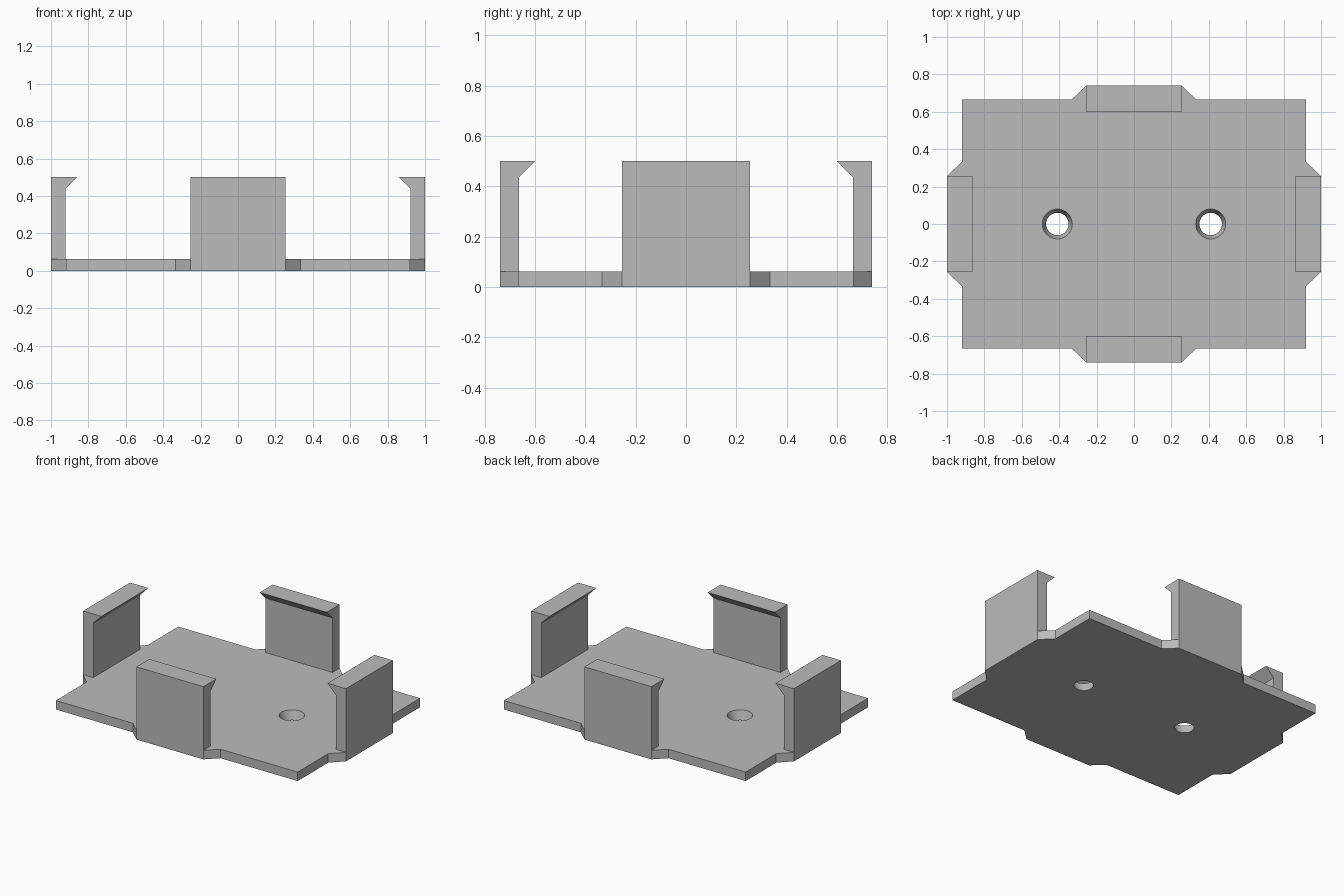
import bpy
from math import pi
from mathutils import Matrix, Vector

cube = bpy.data.objects.get("Cube")
if cube:
    bpy.data.objects.remove(cube)

PLATE_X, PLATE_Y, PLATE_Z = 0.92, 0.665, 0.062
OUTER_X, OUTER_Y = 1.0, 0.74
HALF_CLIP, HALF_TAB = 0.255, 0.333
TOP = 0.5

grey = bpy.data.materials.new("plain grey")
grey.use_nodes = True
color = (0.5, 0.5, 0.5, 1)
grey.diffuse_color = color
grey.node_tree.nodes["Principled BSDF"].inputs["Base Color"].default_value = color


def prism(name, outline, offset):
    """Extrude a planar outline along an offset vector."""
    n = len(outline)
    base = [Vector(p) for p in outline]
    verts = base + [p + Vector(offset) for p in base]
    faces = [list(range(n))[::-1], list(range(n, 2 * n))]
    faces += [[i, (i + 1) % n, (i + 1) % n + n, i + n] for i in range(n)]
    mesh = bpy.data.meshes.new(name)
    mesh.from_pydata(verts, [], faces)
    mesh.materials.append(grey)
    obj = bpy.data.objects.new(name, mesh)
    bpy.context.collection.objects.link(obj)
    return obj


# Base plate with a tapered tab on every side: one quarter, then turned half round
half = [(PLATE_X, -PLATE_Y), (PLATE_X, -HALF_TAB), (OUTER_X, -HALF_CLIP),
        (OUTER_X, HALF_CLIP), (PLATE_X, HALF_TAB), (PLATE_X, PLATE_Y),
        (HALF_TAB, PLATE_Y), (HALF_CLIP, OUTER_Y),
        (-HALF_CLIP, OUTER_Y), (-HALF_TAB, PLATE_Y)]
outline = [(s * x, s * y, 0) for s in (1, -1) for x, y in half]
plate = prism("base_plate", outline, (0, 0, PLATE_Z))

# Tapered screw holes, wider at the top
for x in (-0.41, 0.41):
    bpy.ops.mesh.primitive_cone_add(
        vertices=48, radius1=0.04, radius2=0.1, depth=3 * PLATE_Z,
        location=(x, 0, PLATE_Z / 2))
    cutter = bpy.context.object
    cutter.name = "hole_cutter"
    cutter.hide_render = True
    cutter.data.materials.append(grey)
    cut = plate.modifiers.new("screw_hole", "BOOLEAN")
    cut.operation = "DIFFERENCE"
    cut.solver = "EXACT"
    cut.object = cutter
    bpy.context.view_layer.objects.active = plate
    bpy.ops.object.modifier_apply(modifier=cut.name)
    bpy.data.objects.remove(cutter)

# Upright snap clips with an inward hooked lip
clips = [("left_clip", OUTER_X, 0), ("back_clip", OUTER_Y, pi / 2),
         ("right_clip", OUTER_X, pi), ("front_clip", OUTER_Y, -pi / 2)]
for name, reach, turn in clips:
    inner, lip = reach - 0.077, reach - 0.14
    profile = [(inner, 0), (reach, 0), (reach, TOP), (lip, TOP), (inner, TOP - 0.063)]
    clip = prism(name, [(r, HALF_CLIP, z) for r, z in profile],
                 (0, -2 * HALF_CLIP, 0))
    clip.data.transform(Matrix.Rotation(turn, 4, "Z"))
    clip.data.flip_normals()

# Consistent outward normals, smooth hole walls, crisp edges
bpy.ops.object.select_all(action="DESELECT")
for obj in [plate] + [bpy.data.objects[c[0]] for c in clips]:
    obj.select_set(True)
bpy.context.view_layer.objects.active = plate
bpy.ops.object.mode_set(mode="EDIT")
bpy.ops.mesh.select_all(action="SELECT")
bpy.ops.mesh.normals_make_consistent(inside=False)
bpy.ops.object.mode_set(mode="OBJECT")
bpy.ops.object.shade_smooth_by_angle()
